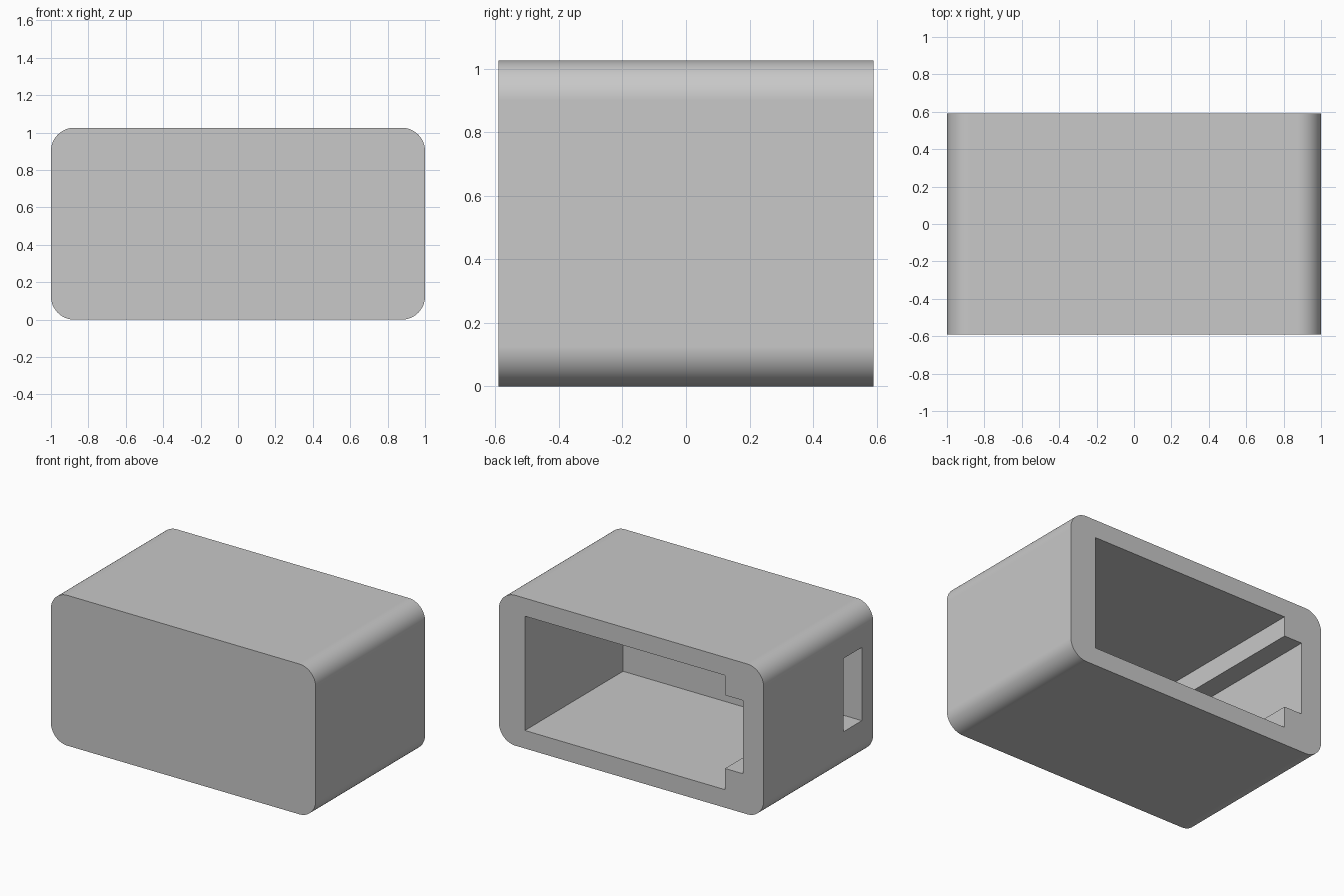
import bpy
import bmesh
import math

if "Cube" in bpy.data.objects:
    bpy.data.objects.remove(bpy.data.objects["Cube"], do_unlink=True)

WIDTH, DEPTH, HEIGHT = 2.0, 1.18, 1.026
CORNER = 0.125
BACK = DEPTH / 2
INNER_FRONT = -0.468      # inside face of the closed front wall
SLOT_Z = (0.268, 0.768)   # shared by the channel and the side slot


def box(name, xs, ys, zs):
    """Axis-aligned box given by its limits on each axis."""
    bm = bmesh.new()
    bmesh.ops.create_cube(bm, size=1)
    for v in bm.verts:
        v.co = [lim[0] if c < 0 else lim[1] for c, lim in zip(v.co, (xs, ys, zs))]
    mesh = bpy.data.meshes.new(name)
    bm.to_mesh(mesh)
    bm.free()
    obj = bpy.data.objects.new(name, mesh)
    bpy.context.collection.objects.link(obj)
    return obj


def apply_modifier(obj, mod):
    bpy.context.view_layer.objects.active = obj
    bpy.ops.object.modifier_apply(modifier=mod.name)


def cut(obj, xs, ys, zs):
    """Subtract a box and discard the cutter."""
    cutter = box("cutter", xs, ys, zs)
    cutter.hide_render = True
    mod = obj.modifiers.new("cut", "BOOLEAN")
    mod.operation = "DIFFERENCE"
    mod.solver = "EXACT"
    mod.object = cutter
    apply_modifier(obj, mod)
    bpy.data.objects.remove(cutter, do_unlink=True)


# Outer housing, with the four edges along y rounded
housing = box("housing", (-WIDTH / 2, WIDTH / 2), (-BACK, BACK), (0, HEIGHT))
bm = bmesh.new()
bm.from_mesh(housing.data)
long_edges = [e for e in bm.edges
              if abs(e.verts[0].co.y - e.verts[1].co.y) > DEPTH / 2]
bmesh.ops.bevel(bm, geom=long_edges, offset=CORNER, segments=16,
                profile=0.5, affect="EDGES")
bm.to_mesh(housing.data)
bm.free()

# Main cavity, open at the back
cut(housing, (-0.708, 0.803), (INNER_FRONT, 1), (0.123, 0.903))
# Channel along the inside of the right wall
cut(housing, (-0.844, -0.6), (INNER_FRONT, 1), SLOT_Z)
# Slot through the right wall at the inner end of the channel
cut(housing, (-1.2, -0.8), (INNER_FRONT, -0.27), SLOT_Z)

# Merge leftover coplanar faces
bm = bmesh.new()
bm.from_mesh(housing.data)
bmesh.ops.remove_doubles(bm, verts=bm.verts, dist=0.0001)
bmesh.ops.dissolve_limit(bm, angle_limit=math.radians(0.5),
                         verts=bm.verts, edges=bm.edges)
bm.to_mesh(housing.data)
bm.free()

# Plain grey plastic
grey = bpy.data.materials.new("light_grey")
grey.use_nodes = True
colour = (0.58, 0.58, 0.58, 1)
grey.diffuse_color = colour
grey.node_tree.nodes["Principled BSDF"].inputs["Base Color"].default_value = colour
housing.data.materials.clear()
housing.data.materials.append(grey)

# Smooth corners, crisp edges
bpy.ops.object.select_all(action="DESELECT")
housing.select_set(True)
bpy.context.view_layer.objects.active = housing
bpy.ops.object.shade_smooth_by_angle(angle=math.radians(30))
weighted = housing.modifiers.new("weighted_normals", "WEIGHTED_NORMAL")
weighted.keep_sharp = True
